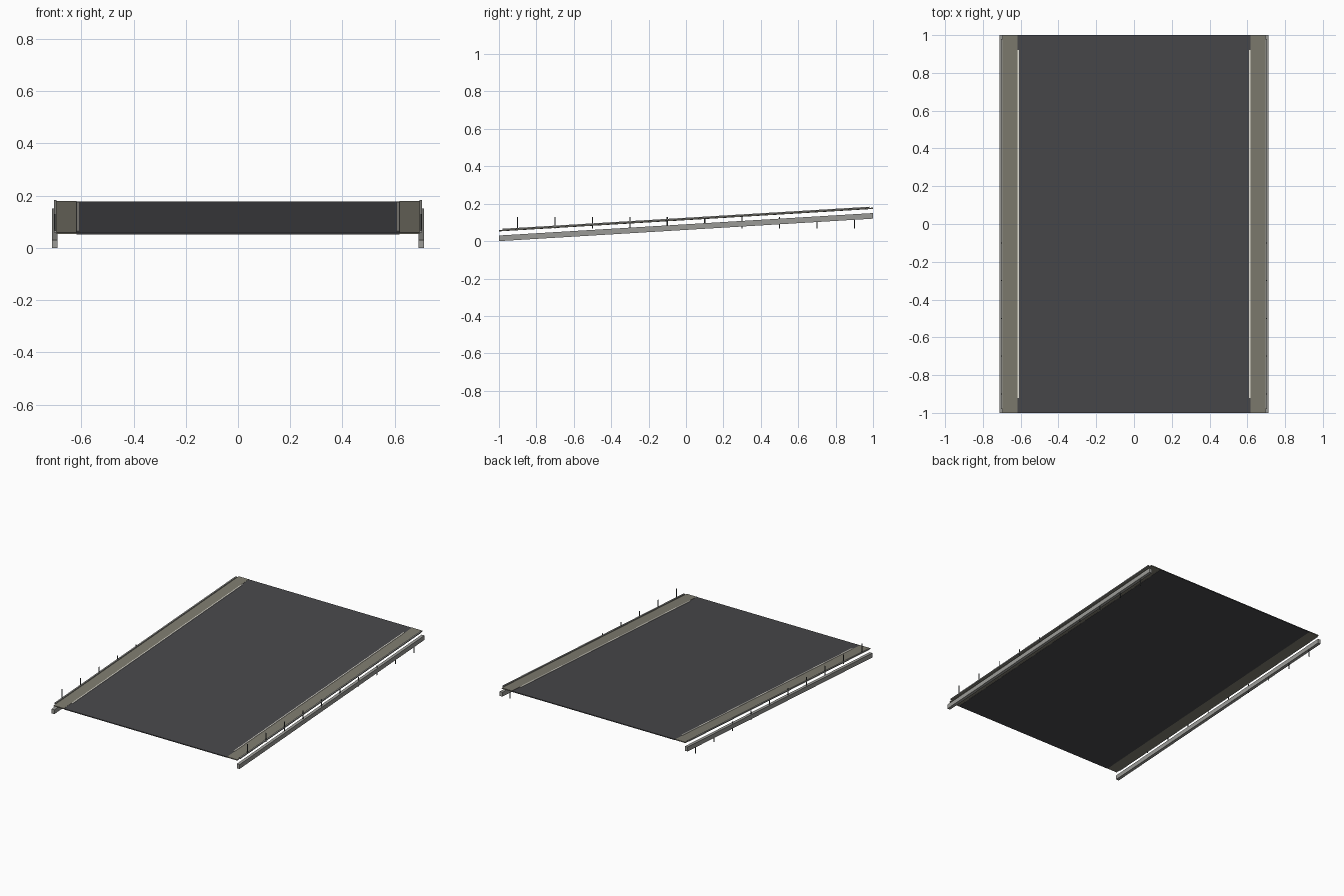
import bpy, bmesh

if "Cube" in bpy.data.objects:
    bpy.data.objects.remove(bpy.data.objects["Cube"])

SLOPE = 0.06  # rise per unit of y


def material(name, c):
    m = bpy.data.materials.new(name)
    m.diffuse_color = (*c, 1)
    m.use_nodes = True
    m.node_tree.nodes["Principled BSDF"].inputs["Base Color"].default_value = m.diffuse_color
    return m


dark = material("belt_black", (0.065, 0.065, 0.07))
tan = material("edge_tan", (0.21, 0.20, 0.16))
steel = material("steel", (0.33, 0.33, 0.31))
pale = material("pale_line", (0.8, 0.78, 0.7))
pin_grey = material("pin_grey", (0.08, 0.09, 0.09))


def sloped_bar(name, x0, x1, half_len, z0, z1, mat):
    """Box following the incline; z values are given at y = 0."""
    bm = bmesh.new()
    bmesh.ops.create_cube(bm, size=1)
    for v in bm.verts:
        v.co.x = x1 if v.co.x > 0 else x0
        z = z1 if v.co.z > 0 else z0
        v.co.y = half_len if v.co.y > 0 else -half_len
        v.co.z = z + SLOPE * v.co.y
    me = bpy.data.meshes.new(name)
    bm.to_mesh(me)
    bm.free()
    me.materials.append(mat)
    ob = bpy.data.objects.new(name, me)
    bpy.context.collection.objects.link(ob)
    return ob


# Main inclined deck
sloped_bar("deck", -0.618, 0.618, 1.0, 0.112, 0.118, dark)

for side, s in (("left", -1), ("right", 1)):
    def bar(name, a, b, *rest):
        sloped_bar(side + "_" + name, min(s * a, s * b), max(s * a, s * b), *rest)

    # Side strip, line along the deck edge, slim upper rail, lower rail
    bar("edge_strip", 0.618, 0.695, 1.0, 0.113, 0.119, tan)
    bar("edge_line", 0.609, 0.617, 0.92, 0.117, 0.1205, pale)
    bar("upper_rail", 0.695, 0.705, 0.98, 0.118, 0.125, steel)
    bar("lower_rail", 0.691, 0.712, 1.0, 0.06, 0.09, steel)

    # Upright pins, all at the same height
    for i in range(10):
        bpy.ops.mesh.primitive_cylinder_add(
            vertices=8, radius=0.003, depth=0.063,
            location=(s * 0.701, -0.9 + 0.2 * i, 0.0985))
        pin = bpy.context.object
        pin.name = f"{side}_pin_{i + 1}"
        pin.data.materials.append(pin_grey)
        bpy.ops.object.shade_smooth_by_angle()
